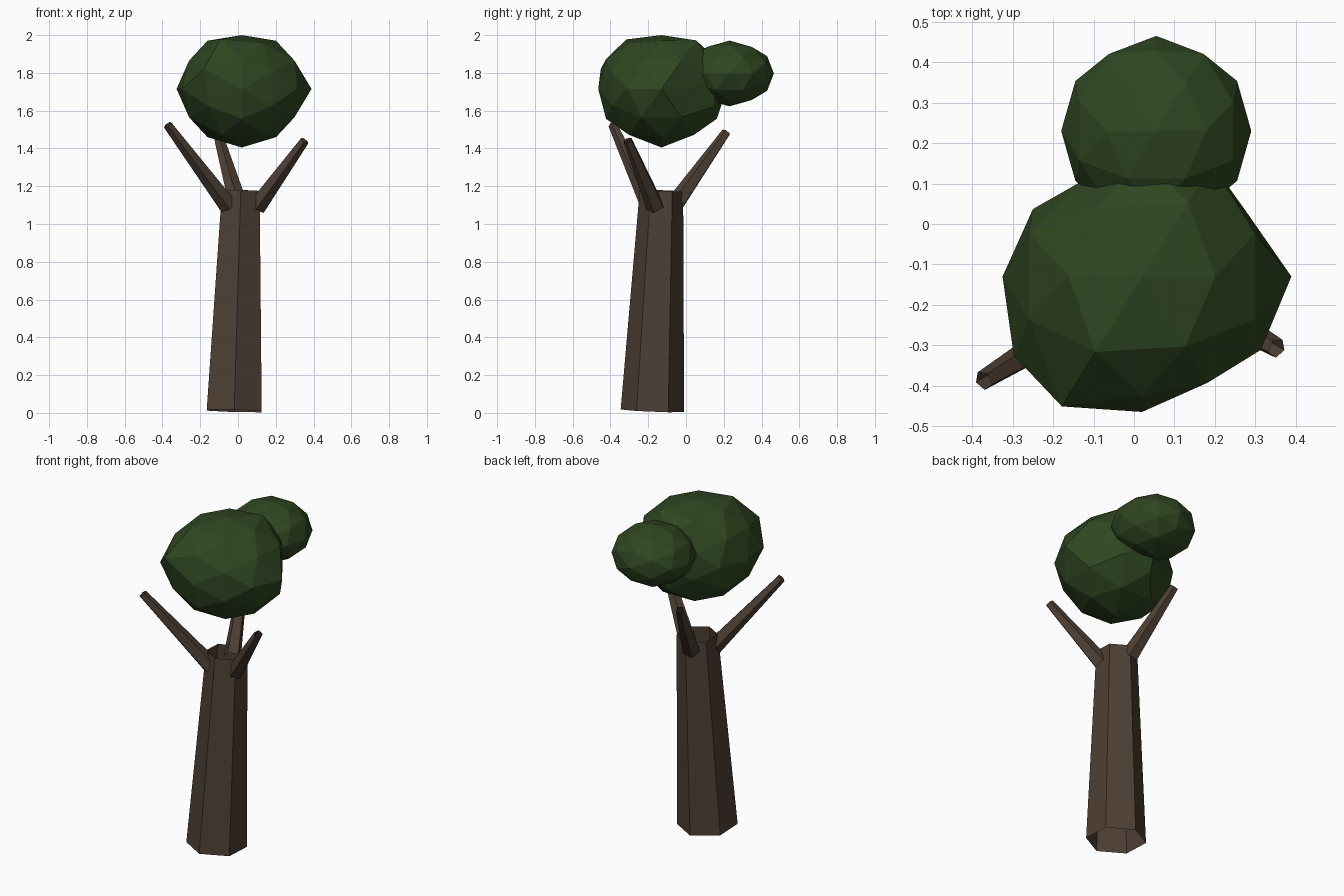
import bpy, bmesh, math
from mathutils import Vector, Matrix

if "Cube" in bpy.data.objects:
    bpy.data.objects.remove(bpy.data.objects["Cube"])


def material(name, rgb):
    m = bpy.data.materials.new(name)
    m.diffuse_color = (*rgb, 1)
    m.use_nodes = True
    m.node_tree.nodes["Principled BSDF"].inputs["Base Color"].default_value = m.diffuse_color
    return m


bark = material("bark", (0.075, 0.05, 0.035))
leaf = material("leaf", (0.028, 0.062, 0.015))


def finish(bm, name, mat):
    bmesh.ops.recalc_face_normals(bm, faces=bm.faces)
    me = bpy.data.meshes.new(name)
    bm.to_mesh(me)
    bm.free()
    me.materials.append(mat)
    ob = bpy.data.objects.new(name, me)
    bpy.context.collection.objects.link(ob)
    return ob


def tapered_tube(name, a, b, ra, rb, sides):
    """Open-ended faceted tube from a to b."""
    a, b = Vector(a), Vector(b)
    rings = []
    bm = bmesh.new()
    q = Vector((0, 0, 1)).rotation_difference(b - a)
    for p, r in ((a, ra), (b, rb)):
        ring = []
        for i in range(sides):
            t = -math.pi / 2 + 2 * math.pi * i / sides
            ring.append(bm.verts.new(p + q @ Vector((r * math.cos(t), r * math.sin(t), 0))))
        rings.append(ring)
    lo, hi = rings
    for i in range(sides):
        j = (i + 1) % sides
        bm.faces.new((lo[i], lo[j], hi[j], hi[i]))
    me_ob = finish(bm, name, bark)
    # keep the sides facing outward
    axis = (b - a).normalized()
    f = me_ob.data.polygons[0]
    d = f.center - a
    if f.normal.dot(d - axis * d.dot(axis)) < 0:
        me_ob.data.flip_normals()


def foliage(name, center, size, pushes=()):
    """Once-subdivided icosahedron with its two-fold axes on x, y, z."""
    g = (1 + 5 ** 0.5) / 2
    s = (-1, 1)
    base = [(0, a * g, b) for a in s for b in s] + [(0, 0, 2 / 2 * a) for a in s]
    base += [(a * 0.5, b * 0.5 * g, c * 0.5 / g) for a in s for b in s for c in s]
    pts = []
    for p in base:
        for k in range(3):
            pts.append(Vector(p[k:] + p[:k]).normalized())
    bm = bmesh.new()
    for p in pts:
        bm.verts.new(p)
    bmesh.ops.convex_hull(bm, input=bm.verts)
    # uneven lumps
    bm.verts.ensure_lookup_table()
    moves = []
    for d, f in pushes:
        d = Vector(d).normalized()
        moves.append((max(bm.verts, key=lambda v: v.co.dot(d)), f))
    for v, f in moves:
        v.co *= f
    bmesh.ops.triangulate(bm, faces=bm.faces)
    bm.transform(Matrix.Translation(center) @ Matrix.Diagonal((*size, 1)))
    finish(bm, name, leaf)


# trunk
tapered_tube("trunk", (-0.02, -0.178, 0.011), (0.015, -0.13, 1.176), 0.168, 0.115, 6)

# branches
for name, a, b in (
    ("left_branch", (-0.05, -0.19, 1.095), (-0.372, -0.387, 1.525)),
    ("right_branch", (0.098, -0.16, 1.09), (0.353, -0.307, 1.442)),
    ("back_branch", (-0.005, -0.045, 1.12), (-0.11, 0.215, 1.487)),
):
    tapered_tube(name, a, b, 0.05, 0.025, 5)

# leaf clumps
foliage("large_foliage", (0.02, -0.13, 1.715), (0.345, 0.345, 0.3), [
    ((0, 0, 1), 0.95), ((0, 0, -1), 1.033), ((1, 0, 0), 1.07), ((0, -1, 0), 0.97),
    ((-.31, -.5, .81), 1.08), ((.31, .5, .81), 1.06), ((-.5, -.81, .31), 1.15),
    ((-.85, -.53, 0), 1.08), ((.5, -.81, .31), 0.94), ((.5, -.81, -.31), 0.94),
    ((.85, .53, 0), 0.88), ((-.85, .53, 0), 0.92),
    ((-.5, .81, .31), 0.85), ((-.5, .81, -.31), 0.85),
])
foliage("small_foliage", (0.055, 0.23, 1.797), (0.235, 0.235, 0.174))
